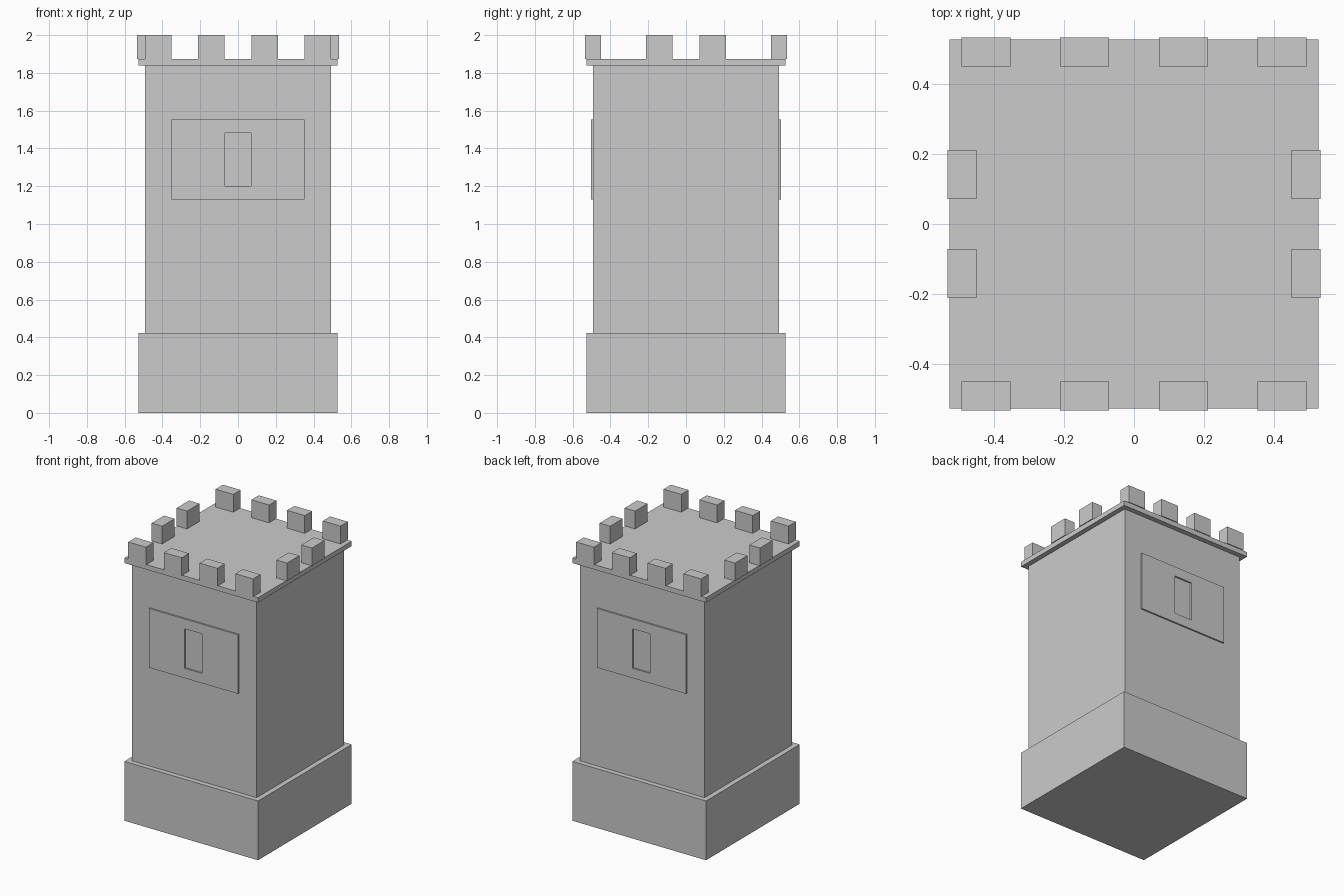
import bpy
import bmesh
from mathutils import Vector

cube = bpy.data.objects.get("Cube")
if cube:
    bpy.data.objects.remove(cube, do_unlink=True)

# Single stone colour
stone = bpy.data.materials.new("grey_stone")
stone.use_nodes = True
grey = (0.6, 0.6, 0.6, 1)
stone.diffuse_color = grey
stone.node_tree.nodes["Principled BSDF"].inputs["Base Color"].default_value = grey


def add_object(name, bm):
    bmesh.ops.recalc_face_normals(bm, faces=bm.faces)
    mesh = bpy.data.meshes.new(name)
    bm.to_mesh(mesh)
    bm.free()
    mesh.materials.append(stone)
    obj = bpy.data.objects.new(name, mesh)
    bpy.context.collection.objects.link(obj)
    return obj


def box(name, low, high):
    low, high = Vector(low), Vector(high)
    bm = bmesh.new()
    bmesh.ops.create_cube(bm, size=1)
    bmesh.ops.scale(bm, vec=high - low, verts=bm.verts)
    bmesh.ops.translate(bm, vec=(low + high) / 2, verts=bm.verts)
    return add_object(name, bm)


def square_block(name, half, bottom, top):
    return box(name, (-half, -half, bottom), (half, half, top))


WALL, RIM = 0.492, 0.528
BASE_TOP, LEDGE_BOTTOM, LEDGE_TOP, TOP = 0.423, 1.838, 1.873, 2.0

# Main masonry
square_block("base", RIM, 0, BASE_TOP)
square_block("tower_wall", WALL, BASE_TOP, LEDGE_BOTTOM)
square_block("roof_ledge", RIM, LEDGE_BOTTOM, LEDGE_TOP)

# Battlements, slightly overhanging the ledge
INNER, OUTER, HALF_WIDTH = 0.451, 0.534, 0.07
for side_name, side in (("front", -1), ("back", 1)):
    near, far = sorted((side * INNER, side * OUTER))
    for i, x in enumerate((-0.423, -0.141, 0.141, 0.423)):
        box(f"{side_name}_merlon_{i + 1}",
            (x - HALF_WIDTH, near, LEDGE_TOP), (x + HALF_WIDTH, far, TOP))
for side_name, side in (("right", -1), ("left", 1)):
    near, far = sorted((side * INNER, side * OUTER))
    for i, y in enumerate((-0.141, 0.141)):
        box(f"{side_name}_merlon_{i + 1}",
            (near, y - HALF_WIDTH, LEDGE_TOP), (far, y + HALF_WIDTH, TOP))


# Raised panel with a window slit through it
def window_panel(name, side):
    xs = (-0.352, -0.07, 0.07, 0.352)
    zs = (1.13, 1.20, 1.482, 1.552)
    bm = bmesh.new()
    grid = [[bm.verts.new((x, side * WALL, z)) for x in xs] for z in zs]
    for row in range(3):
        for col in range(3):
            if (row, col) != (1, 1):
                bm.faces.new((grid[row][col], grid[row][col + 1],
                              grid[row + 1][col + 1], grid[row + 1][col]))
    result = bmesh.ops.extrude_face_region(bm, geom=bm.faces[:],
                                           use_keep_orig=True)
    moved = [v for v in result["geom"] if isinstance(v, bmesh.types.BMVert)]
    bmesh.ops.translate(bm, vec=(0, side * 0.011, 0), verts=moved)
    return add_object(name, bm)


window_panel("front_window_panel", -1)
window_panel("back_window_panel", 1)
